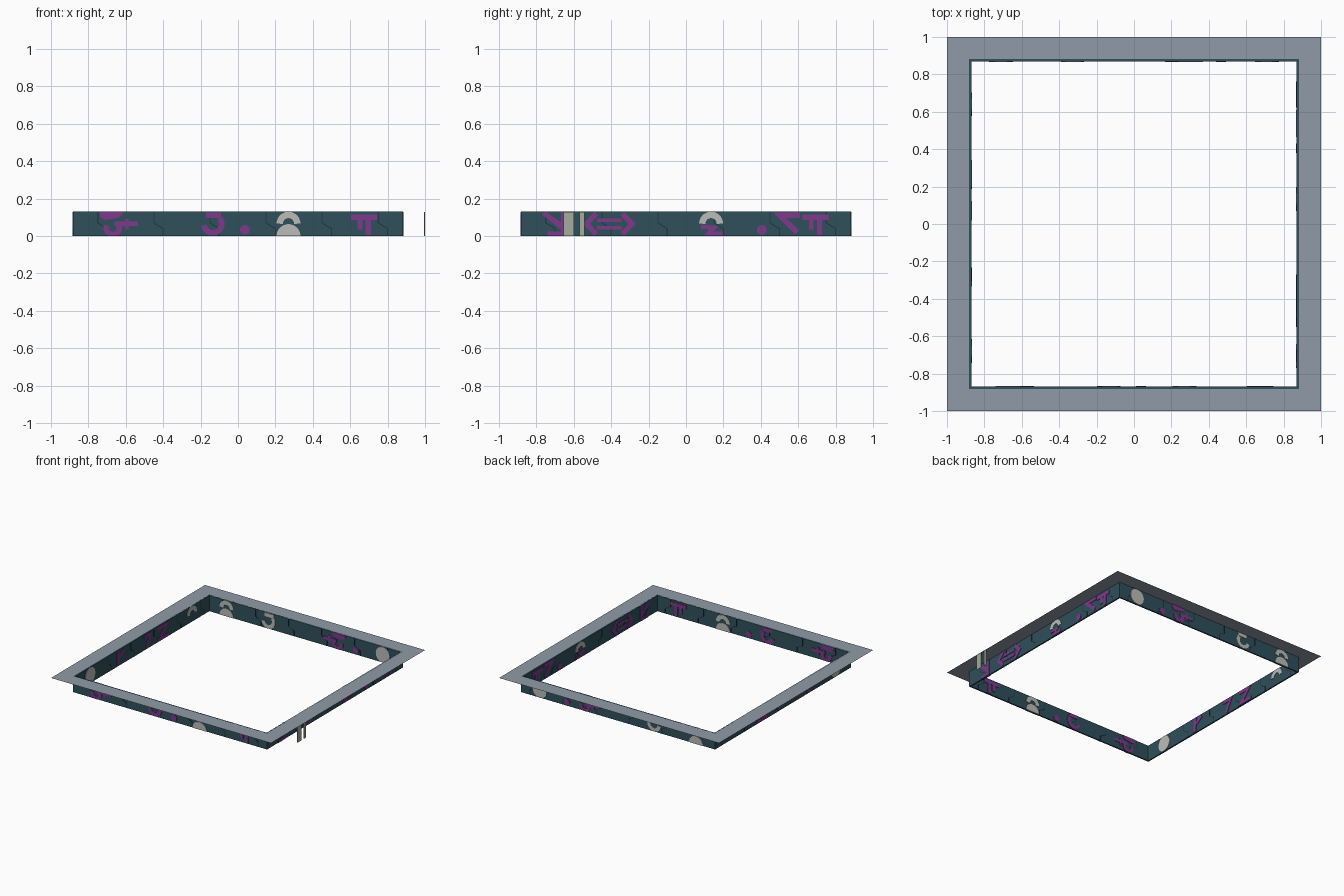
import bpy, bmesh, math
from mathutils import Vector

if "Cube" in bpy.data.objects:
    bpy.data.objects.remove(bpy.data.objects["Cube"])

H, R = 0.13, 0.875          # wall height, wall centre line
WALL_T, INLAY_T = 0.012, 0.02


def material(name, rgb):
    m = bpy.data.materials.new(name)
    m.diffuse_color = (*rgb, 1)
    m.use_nodes = True
    m.node_tree.nodes["Principled BSDF"].inputs["Base Color"].default_value = m.diffuse_color
    return m


TEAL = material("teal", (0.028, 0.08, 0.105))
DARK = material("dark_teal", (0.015, 0.04, 0.05))
PURPLE = material("purple", (0.21, 0.04, 0.26))
WHITE = material("off_white", (0.5, 0.5, 0.48))
BEIGE = material("beige", (0.36, 0.42, 0.33))
STEEL = material("blue_grey", (0.28, 0.33, 0.39))


def finish(bm, name, mat):
    bmesh.ops.recalc_face_normals(bm, faces=bm.faces)
    me = bpy.data.meshes.new(name)
    bm.to_mesh(me)
    bm.free()
    me.materials.append(mat)
    ob = bpy.data.objects.new(name, me)
    bpy.context.collection.objects.link(ob)
    return ob


def place(side, u, z, d):
    """Wall coordinates (u along, z up, d outward) to world."""
    return {"front": (u, -d, z), "back": (u, d, z),
            "right": (d, u, z), "left": (-d, u, z)}[side]


def plate(name, side, outline, mat, d=R, t=INLAY_T):
    """Extrude a 2D outline through the wall so it shows on both sides."""
    bm = bmesh.new()
    pts = [(u, min(max(z, 0.0005), H - 0.0005)) for u, z in outline]
    a = [bm.verts.new(place(side, u, z, d - t / 2)) for u, z in pts]
    b = [bm.verts.new(place(side, u, z, d + t / 2)) for u, z in pts]
    bm.faces.new(a)
    bm.faces.new(b)
    for i in range(len(a)):
        j = (i + 1) % len(a)
        bm.faces.new((a[i], a[j], b[j], b[i]))
    return finish(bm, name, mat)


def stroke(name, side, pts, w=0.03, mat=PURPLE, t=INLAY_T):
    """Mitred strip along a polyline."""
    p = [Vector(q) for q in pts]
    lo, hi = [], []
    for i, q in enumerate(p):
        d0 = (q - p[i - 1]).normalized() if i else (p[1] - q).normalized()
        d1 = (p[i + 1] - q).normalized() if i < len(p) - 1 else d0
        n0, n1 = Vector((-d0.y, d0.x)), Vector((-d1.y, d1.x))
        m = (n0 + n1).normalized()
        m *= w / 2 / max(m.dot(n0), 0.4)
        lo.append(tuple(q - m))
        hi.append(tuple(q + m))
    return plate(name, side, lo + hi[::-1], mat, t=t)


def arc_pts(u, z, r, a0, a1, n=14):
    return [(u + r * math.cos(math.radians(a0 + (a1 - a0) * i / n)),
             z + r * math.sin(math.radians(a0 + (a1 - a0) * i / n))) for i in range(n + 1)]


def arc(name, side, u, z, r, a0, a1, w=0.03, mat=PURPLE):
    stroke(name, side, arc_pts(u, z, r, a0, a1), w, mat)


def disc(name, side, u, z, r, mat=PURPLE):
    plate(name, side, arc_pts(u, z, r, 0, 360, 24)[:-1], mat)


def double_arch(side, u):
    arc("arch_inlay", side, u, 0.066, 0.047, 0, 180, 0.034, WHITE)
    plate("half_disc_inlay", side, arc_pts(u, 0, 0.064, 0, 180), WHITE)


def table_mark(side, u):
    stroke("table_top_inlay", side, [(u - 0.07, 0.1), (u + 0.07, 0.1)], 0.03)
    stroke("table_short_leg", side, [(u - 0.022, 0.085), (u - 0.022, 0.035)], 0.026)
    stroke("table_long_leg", side, [(u + 0.022, 0.085), (u + 0.022, 0.005)], 0.028)


def hook(side, u, mat=PURPLE):
    arc("hook_inlay", side, u, 0.065, 0.048, -170, 40, 0.03, mat)
    stroke("hook_cap_inlay", side, [(u - 0.035, 0.112), (u + 0.045, 0.112)], 0.03, mat)


def lobe_and_cross(side, u, s=1):
    plate("lobe_cap_inlay", side, [(u + s * a, z) for a, z in
          ((-0.07, 0.13), (0.06, 0.13), (0.035, 0.1), (-0.04, 0.085), (-0.065, 0.1))], PURPLE)
    arc("lobe_ring_inlay", side, u, 0.045, 0.036, -200, 20, 0.028)
    stroke("cross_bar_inlay", side, [(u + s * 0.01, 0.065), (u + s * 0.135, 0.065)], 0.025)
    stroke("cross_post_inlay", side, [(u + s * 0.075, 0.035), (u + s * 0.075, 0.095)], 0.018)


def square_ring(name, r0, r1, z0, z1, mat):
    """Square ring; a flat sheet when z0 equals z1."""
    bm = bmesh.new()
    c = [(-1, -1), (1, -1), (1, 1), (-1, 1)]
    loops = [(r0, z0), (r1, z0)] + ([(r1, z1), (r0, z1)] if z1 > z0 else [])
    rings = [[bm.verts.new((x * r, y * r, z)) for x, y in c] for r, z in loops]
    n = len(rings)
    for k in range(n if n > 2 else 1):
        a, b = rings[k], rings[(k + 1) % n]
        for i in range(4):
            j = (i + 1) % 4
            bm.faces.new((a[i], a[j], b[j], b[i]))
    return finish(bm, name, mat)


# Main parts: upright wall and flat rim sheet
square_ring("wall", R - WALL_T / 2, R + WALL_T / 2, 0, H, TEAL)
rim = square_ring("rim", R - 0.005, 1.0, H, H, STEEL)

# Thin panel seams on every wall
for side in ("front", "right", "back", "left"):
    for k in range(6):
        u = -0.75 + 0.3 * k
        stroke("seam", side, [(u, 0.13), (u, 0.07), (u + 0.05, 0.04), (u + 0.05, 0)],
               0.006, DARK, WALL_T + 0.003)

# Front wall inlays
lobe_and_cross("front", -0.67)
hook("front", -0.135)
disc("dot_inlay", "front", 0.037, 0.033, 0.026)
double_arch("front", 0.27)
table_mark("front", 0.675)

# Right wall inlays
stroke("slant_inlay", "right", [(-0.76, 0.13), (-0.655, 0.045)], 0.035)
stroke("slant_post_inlay", "right", [(-0.655, 0.13), (-0.655, 0.01)], 0.025)
stroke("slant_foot_inlay", "right", [(-0.74, 0.012), (-0.645, 0.012)], 0.024)
for s in (-1, 1):
    stroke("chevron_inlay", "right", [(-0.41 + s * 0.07, 0.12), (-0.41 + s * 0.122, 0.065),
                                      (-0.41 + s * 0.07, 0.01)], 0.028)
    stroke("parallel_bar_inlay", "right", [(-0.475, 0.065 + s * 0.02), (-0.345, 0.065 + s * 0.02)], 0.02)
arc("arch_inlay", "right", 0.134, 0.066, 0.047, 0, 180, 0.034, WHITE)
stroke("zigzag_inlay", "right", [(0.08, 0.05), (0.15, 0.045), (0.12, 0.014), (0.195, 0.014)], 0.022)
disc("dot_inlay", "right", 0.405, 0.033, 0.026)
stroke("wedge_inlay", "right", [(0.61, 0.112), (0.5, 0.112), (0.595, 0.02)], 0.03)
table_mark("right", 0.692)

# Back wall inlays
double_arch("back", -0.71)
hook("back", -0.33, WHITE)
lobe_and_cross("back", 0.3, -1)
disc("dot_inlay", "back", 0.465, 0.033, 0.026)
disc("disc_inlay", "back", 0.71, 0.065, 0.064, WHITE)

# Left wall inlays
disc("disc_inlay", "left", -0.68, 0.065, 0.064, WHITE)
stroke("post_inlay", "left", [(-0.32, 0.125), (-0.32, 0.005)], 0.03)
stroke("post_arm_inlay", "left", [(-0.32, 0.065), (-0.24, 0.11)], 0.028)
stroke("bend_inlay", "left", [(0.02, 0.11), (0.1, 0.11), (0.05, 0.015)], 0.028)
stroke("zigzag_inlay", "left", [(0.2, 0.112), (0.31, 0.112), (0.22, 0.018), (0.34, 0.018)], 0.028)
arc("arch_inlay", "left", 0.64, 0.066, 0.047, 0, 180, 0.034, WHITE)

# Two loose upright strips hanging at the rim's right edge
for u0, u1 in ((-0.655, -0.6), (-0.57, -0.542)):
    plate("hanging_strip", "right", [(u0, 0), (u1, 0), (u1, H), (u0, H)], BEIGE, d=0.997, t=0.004)
